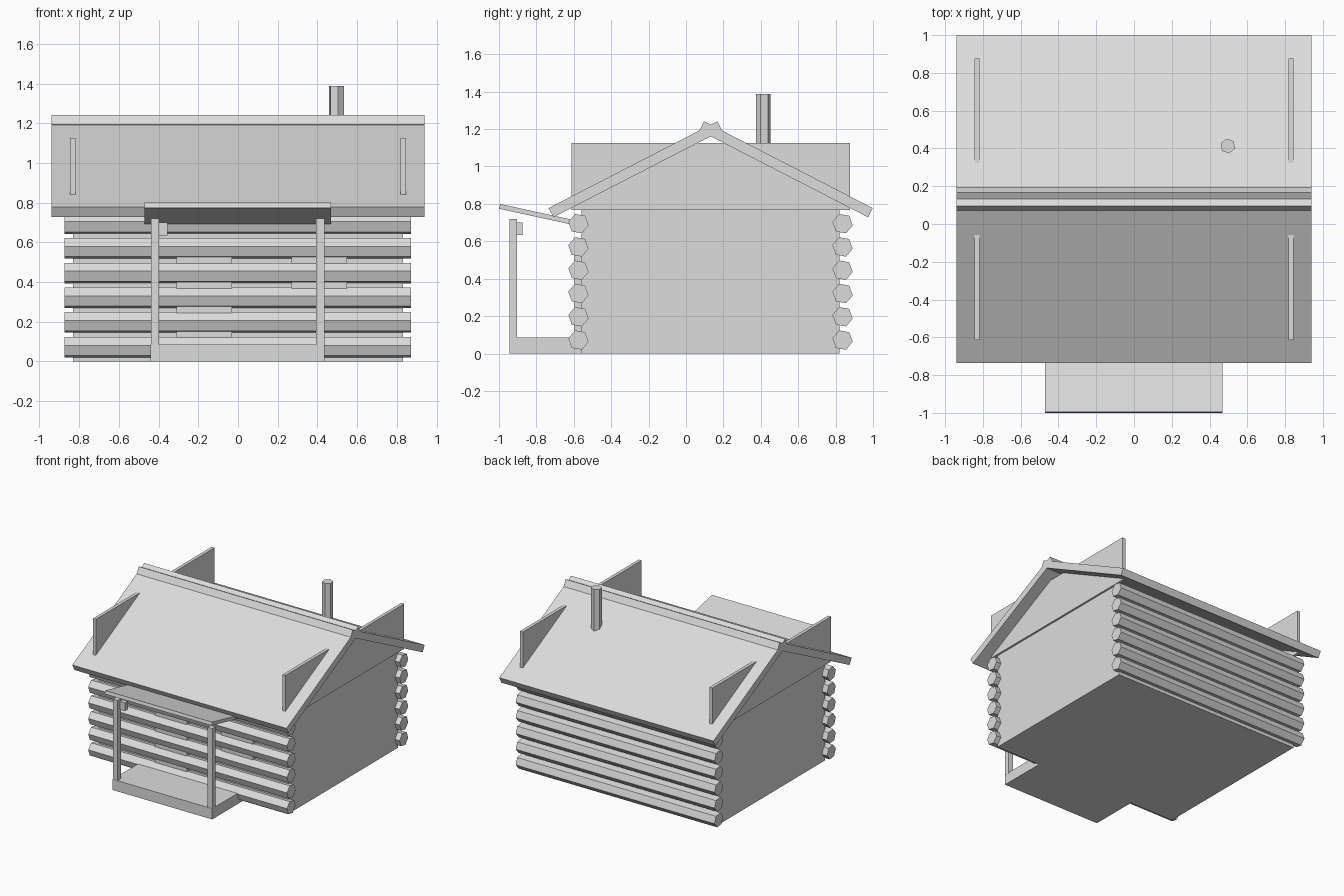
import bpy
from math import atan2, hypot, pi, radians

default_cube = bpy.data.objects.get("Cube")
if default_cube:
    bpy.data.objects.remove(default_cube, do_unlink=True)

# Single plain grey for the whole cabin
GREY = (0.72, 0.72, 0.72, 1)
grey = bpy.data.materials.new("plain_grey")
grey.use_nodes = True
grey.diffuse_color = GREY
grey.node_tree.nodes["Principled BSDF"].inputs["Base Color"].default_value = GREY


def finish(name):
    obj = bpy.context.object
    obj.name = name
    obj.data.materials.append(grey)
    return obj


def box(name, xs, ys, zs):
    """Axis-aligned box from its x, y and z ranges."""
    ranges = (xs, ys, zs)
    bpy.ops.mesh.primitive_cube_add(size=1, location=[sum(r) / 2 for r in ranges])
    bpy.context.object.scale = [r[1] - r[0] for r in ranges]
    finish(name)


def slab(name, xs, start, end, thickness):
    """Sloping board whose centre line runs between two (y, z) points."""
    dy, dz = end[0] - start[0], end[1] - start[1]
    bpy.ops.mesh.primitive_cube_add(
        size=1,
        location=(sum(xs) / 2, (start[0] + end[0]) / 2, (start[1] + end[1]) / 2),
        rotation=(atan2(dz, dy), 0, 0))
    bpy.context.object.scale = (xs[1] - xs[0], hypot(dy, dz), thickness)
    finish(name)


def hex_prism(name, radius, length, location, rotation):
    """Six-sided prism, turned about z, then y, then x."""
    bpy.ops.mesh.primitive_cylinder_add(
        vertices=6, radius=radius, depth=length, location=location)
    prism = finish(name)
    prism.rotation_mode = "ZYX"
    prism.rotation_euler = rotation


# House body and porch floor
box("house_body", (-0.83, 0.83), (-0.56, 0.82), (0, 0.77))
box("porch_floor", (-0.44, 0.435), (-0.945, -0.55), (0, 0.085))

# Stacked six-sided logs on the front and back walls
for wall, y in (("front", -0.575), ("back", 0.837)):
    for i in range(6):
        hex_prism(f"{wall}_log_{i + 1}", 0.055, 1.745,
                  (-0.002, y, 0.072 + 0.1245 * i), (radians(-10), pi / 2, 0))

# Door and window panels showing between the logs
box("door", (-0.31, -0.03), (-0.597, -0.55), (0.085, 0.56))
box("window", (0.27, 0.55), (-0.597, -0.55), (0.33, 0.57))

# Gable end boards, rising through the roof
for side, x in (("right", -0.832), ("left", 0.832)):
    box(f"{side}_gable_board", (x - 0.013, x + 0.013), (-0.613, 0.877), (0.768, 1.125))

# Two roof slabs crossing at the ridge
RIDGE_Y = 0.132
for side, sign in (("front", -1), ("back", 1)):
    slab(f"{side}_roof", (-0.94, 0.94),
         (RIDGE_Y + sign * 0.854, 0.753), (RIDGE_Y - sign * 0.048, 1.217), 0.055)

# Porch canopy, posts and lantern
slab("porch_canopy", (-0.47, 0.468), (-0.997, 0.787), (-0.59, 0.698), 0.026)
for side, x in (("right", -0.418), ("left", 0.415)):
    box(f"{side}_porch_post", (x - 0.021, x + 0.021), (-0.943, -0.903), (0.08, 0.72))
box("lantern", (-0.4, -0.355), (-0.91, -0.873), (0.635, 0.7))

# Chimney pipe
hex_prism("chimney", 0.04, 0.4, (0.497, 0.413, 1.187), (0, 0, radians(10)))
